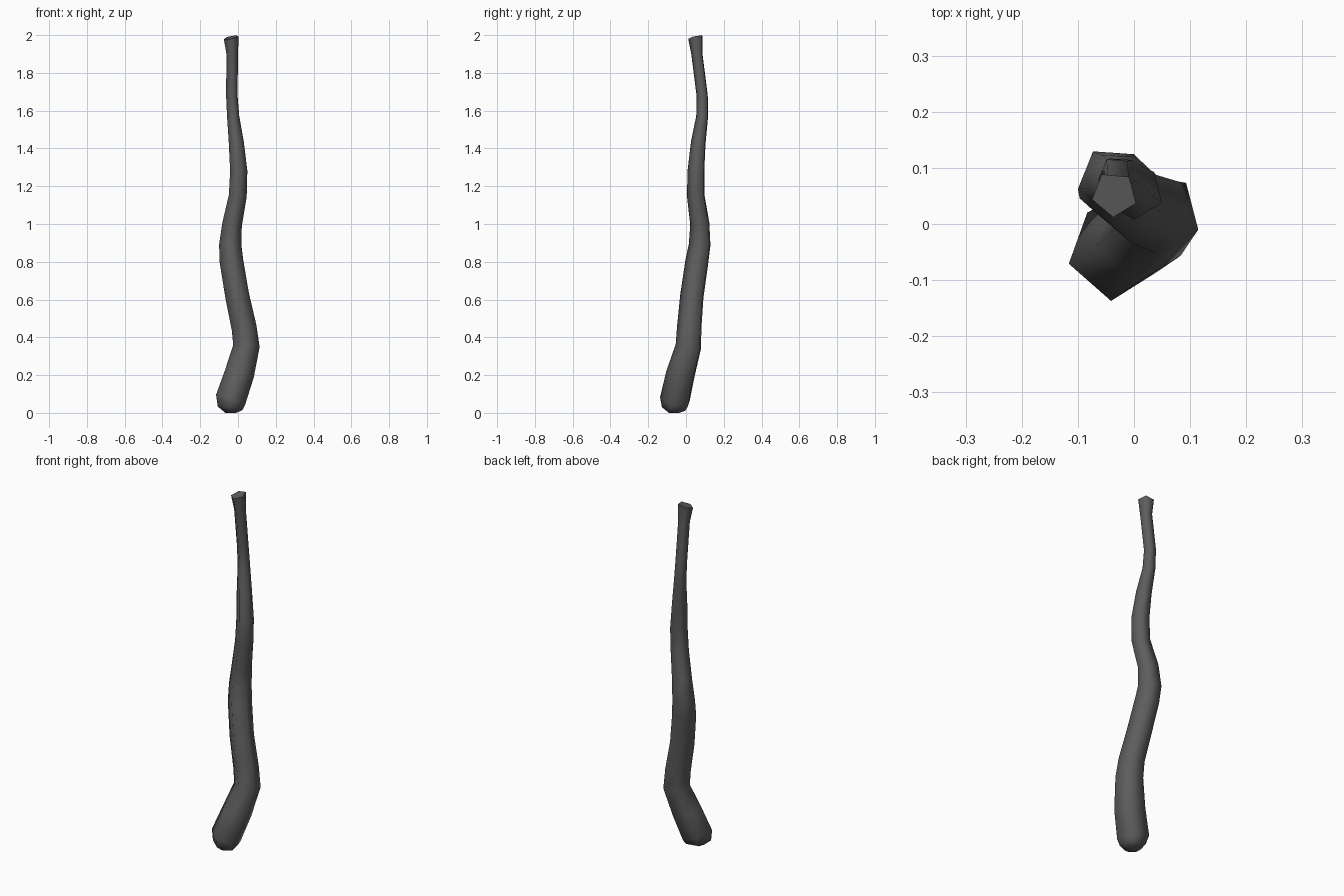
import bpy, bmesh
from math import cos, sin, radians
from mathutils import Vector

if "Cube" in bpy.data.objects:
    bpy.data.objects.remove(bpy.data.objects["Cube"])

SIDES = 5
TURN = radians(-94)

# Centre line of the crooked stick: x, y, z, radius
PATH = [
    (-.038, -.060, .000, .030), (-.040, -.058, .022, .070),
    (-.038, -.053, .065, .086), (.008, -.024, .20, .083),
    (.046, .018, .35, .074), (.034, .022, .45, .070),
    (-.003, .036, .62, .067), (-.033, .062, .80, .066),
    (-.040, .077, .89, .062), (-.030, .077, 1.0, .055),
    (.000, .055, 1.15, .050), (.005, .056, 1.28, .048),
    (-.008, .068, 1.43, .042), (-.025, .088, 1.57, .034),
    (-.032, .088, 1.68, .032), (-.030, .060, 1.90, .032),
    (-.035, .053, 1.988, .042),
]


def ring_normal(i):
    """Direction of the stick at a ring; the ends have their own cut angle."""
    if i == 0:
        return Vector((0, 0, 1))
    if i == 1:
        return Vector((.15, .1, 1)).normalized()
    if i == len(PATH) - 1:
        return Vector((-.2, -.2, 1)).normalized()
    if i == 2:
        return Vector((.35, .2, 1)).normalized()
    below, above = Vector(PATH[i - 1][:3]), Vector(PATH[i + 1][:3])
    return (above - below).normalized()


def add_ring(bm, i):
    x, y, z, radius = PATH[i]
    tilt = Vector((0, 0, 1)).rotation_difference(ring_normal(i))
    verts = []
    for k in range(SIDES):
        a = TURN + radians(360) * k / SIDES
        offset = tilt @ Vector((cos(a) * radius, sin(a) * radius, 0))
        verts.append(bm.verts.new(Vector((x, y, z)) + offset))
    return verts


# Five-sided rings joined into one smooth skin
bm = bmesh.new()
rings = [add_ring(bm, i) for i in range(len(PATH))]
for low, high in zip(rings, rings[1:]):
    for k in range(SIDES):
        n = (k + 1) % SIDES
        bm.faces.new((low[k], low[n], high[n], high[k])).smooth = True
bm.faces.new(rings[0][::-1]).smooth = True

# Flat cut tip
tip = bm.faces.new(rings[-1])
for edge in tip.edges:
    edge.smooth = False

mesh = bpy.data.meshes.new("crooked_stick")
bm.to_mesh(mesh)
bm.free()
stick = bpy.data.objects.new("crooked_stick", mesh)
bpy.context.collection.objects.link(stick)

# Dark grey colour
grey = bpy.data.materials.new("dark_grey")
grey.use_nodes = True
colour = (.11, .11, .11, 1)
grey.diffuse_color = colour
grey.node_tree.nodes["Principled BSDF"].inputs["Base Color"].default_value = colour
mesh.materials.append(grey)
